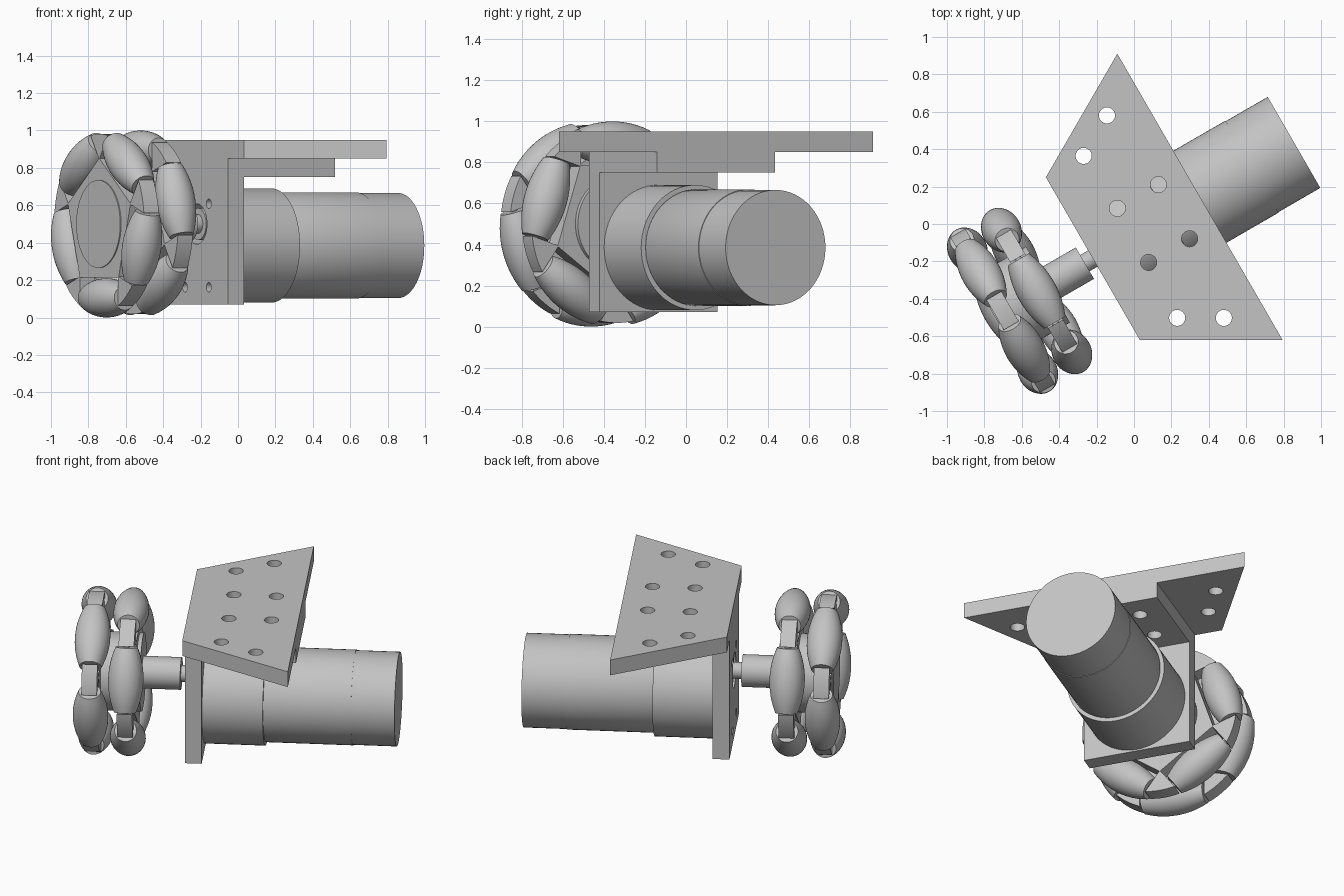
import bpy, bmesh, math
from mathutils import Matrix, Vector

cube = bpy.data.objects.get("Cube")
if cube:
    bpy.data.objects.remove(cube, do_unlink=True)

grey = bpy.data.materials.new("plain grey")
grey.use_nodes = True
grey.diffuse_color = (0.55, 0.55, 0.55, 1)
grey.node_tree.nodes["Principled BSDF"].inputs["Base Color"].default_value = grey.diffuse_color

# The whole drive unit lies along its own x axis, then turns 30 degrees
TURN = Matrix.Rotation(math.radians(30), 4, 'Z')
MID = -0.05                 # sideways position of the axis
MOTOR_Z, WHEEL_Z = 0.385, 0.5
FRONT, BACK = -0.283, 0.378  # ends of the bracket
T = 0.1                     # sheet thickness


def lathe(bm, profile, matrix=Matrix(), sides=64):
    """Closed solid turned around x from (x, radius) pairs."""
    rings = []
    for x, r in profile:
        angles = [2 * math.pi * i / sides for i in range(sides)]
        rings.append([bm.verts.new(matrix @ Vector((x, r * math.cos(a), r * math.sin(a)))) for a in angles])
    for a, b in zip(rings, rings[1:]):
        for i in range(sides):
            j = (i + 1) % sides
            bm.faces.new((a[i], a[j], b[j], b[i]))
    bm.faces.new(rings[0])
    bm.faces.new(rings[-1])


def box(bm, low, high, matrix=Matrix()):
    size = [h - l for l, h in zip(low, high)]
    centre = Vector([(l + h) / 2 for l, h in zip(low, high)])
    bmesh.ops.create_cube(bm, size=1, matrix=matrix @ Matrix.Translation(centre) @ Matrix.Diagonal((*size, 1)))


def make(name, bm, cutter=None):
    """Turn a bmesh into an object, optionally cutting another bmesh away."""
    objs = []
    for n, b in ((name, bm), (name + "_cutter", cutter)):
        if b is None:
            continue
        bmesh.ops.recalc_face_normals(b, faces=b.faces[:])
        me = bpy.data.meshes.new(n)
        b.to_mesh(me)
        b.free()
        me.materials.append(grey)
        ob = bpy.data.objects.new(n, me)
        bpy.context.scene.collection.objects.link(ob)
        ob.matrix_world = TURN
        objs.append(ob)
    ob = objs[0]
    if cutter is not None:
        objs[1].hide_render = True
        mod = ob.modifiers.new("cut", 'BOOLEAN')
        mod.object, mod.operation, mod.solver = objs[1], 'DIFFERENCE', 'EXACT'
        bpy.context.view_layer.update()
        cut = bpy.data.meshes.new_from_object(ob.evaluated_get(bpy.context.evaluated_depsgraph_get()))
        ob.modifiers.clear()
        ob.data = cut
        bpy.data.objects.remove(objs[1], do_unlink=True)
    ob.data.shade_smooth()
    ob.data.set_sharp_from_angle(angle=math.radians(30))
    return ob


def turned(name, profile, z):
    bm = bmesh.new()
    lathe(bm, profile, Matrix.Translation((0, MID, z)))
    return make(name, bm)


def plate_holes():
    """Four hole pairs, mirrored about the axis."""
    bm = bmesh.new()
    for side in (1, -1):
        for x, y in ((0.165, 0.625), (-0.051, 0.5), (0.218, 0.167), (-0.035, 0.167)):
            place = Matrix.Translation((x, MID + side * y, 0)) @ Matrix.Rotation(math.pi / 2, 4, 'Y')
            lathe(bm, [(-1.2, 0.043), (-0.7, 0.043)], place, 32)
    return bm


# Slanted mounting plate
bm = bmesh.new()
outline = [(FRONT, 0.502), (BACK, 0.883), (BACK, -0.883), (FRONT, -0.502)]
face = bm.faces.new([bm.verts.new((x, MID + y, 0.85)) for x, y in outline])
top = bmesh.ops.extrude_face_region(bm, geom=[face])["geom"]
bmesh.ops.translate(bm, vec=(0, 0, T), verts=[v for v in top if isinstance(v, bmesh.types.BMVert)])
make("mounting_plate", bm, plate_holes())

# Angle bracket: flat flange and upright
HALF = 0.332
bm = bmesh.new()
box(bm, (FRONT, MID - HALF, 0.75), (BACK, MID + HALF, 0.85))
make("bracket_flange", bm, plate_holes())

bm = bmesh.new()
box(bm, (FRONT, MID - HALF, 0.07), (FRONT + T, MID + HALF, 0.75))
holes = bmesh.new()
lathe(holes, [(-0.4, 0.108), (-0.1, 0.108)], Matrix.Translation((0, MID, WHEEL_Z)))
for sy in (-1, 1):
    for sz in (-1, 1):
        spot = Matrix.Translation((0, MID + sy * 0.127, MOTOR_Z + sz * 0.223))
        lathe(holes, [(-0.4, 0.026), (-0.1, 0.026)], spot, 24)
make("bracket_upright", bm, holes)

# Motor, gearbox and drive shaft
turned("gearbox", [(FRONT + T, 0.305), (0.178, 0.305)], MOTOR_Z)
turned("motor_body", [(0.178, 0.28), (0.19, 0.284), (0.7, 0.284), (0.7, 0.281), (0.959, 0.281)], MOTOR_Z)
turned("gearbox_boss", [(-0.275, 0.085), (-0.17, 0.085)], WHEEL_Z)
turned("drive_shaft", [(-0.35, 0.05), (-0.17, 0.05)], WHEEL_Z)
turned("wheel_coupling", [(-0.62, 0.097), (-0.332, 0.097)], WHEEL_Z)
turned("wheel_hub", [(-0.892, 0.235), (-0.56, 0.235)], WHEEL_Z)

# Two staggered wheels, each with five barrel rollers
RIM, ROLLER_R, LENGTH = 0.5, 0.395, 0.195
barrel = []
for i in range(13):
    s = LENGTH * (i / 6 - 1)
    barrel.append((s, math.sqrt(RIM ** 2 - s ** 2) - ROLLER_R))

for label, x, start in (("outer", -0.84, math.pi), ("inner", -0.63, 0)):
    centre = Matrix.Translation((x, MID, WHEEL_Z))
    disc, pockets, rollers, pins = (bmesh.new() for _ in range(4))
    lathe(disc, [(-0.046, 0.482), (0.046, 0.482)], centre, 96)
    for k in range(5):
        spoke = centre @ Matrix.Rotation(start + k * math.tau / 5, 4, 'X')
        box(pockets, (-0.2, -0.203, 0.285), (0.2, 0.203, 0.6), spoke)
        seat = spoke @ Matrix.Translation((0, 0, ROLLER_R)) @ Matrix.Rotation(math.pi / 2, 4, 'Z')
        lathe(rollers, barrel, seat, 40)
        lathe(pins, [(-0.23, 0.02), (0.23, 0.02)], seat, 16)
    make(label + "_wheel_disc", disc, pockets)
    make(label + "_wheel_rollers", rollers)
    make(label + "_wheel_pins", pins)
